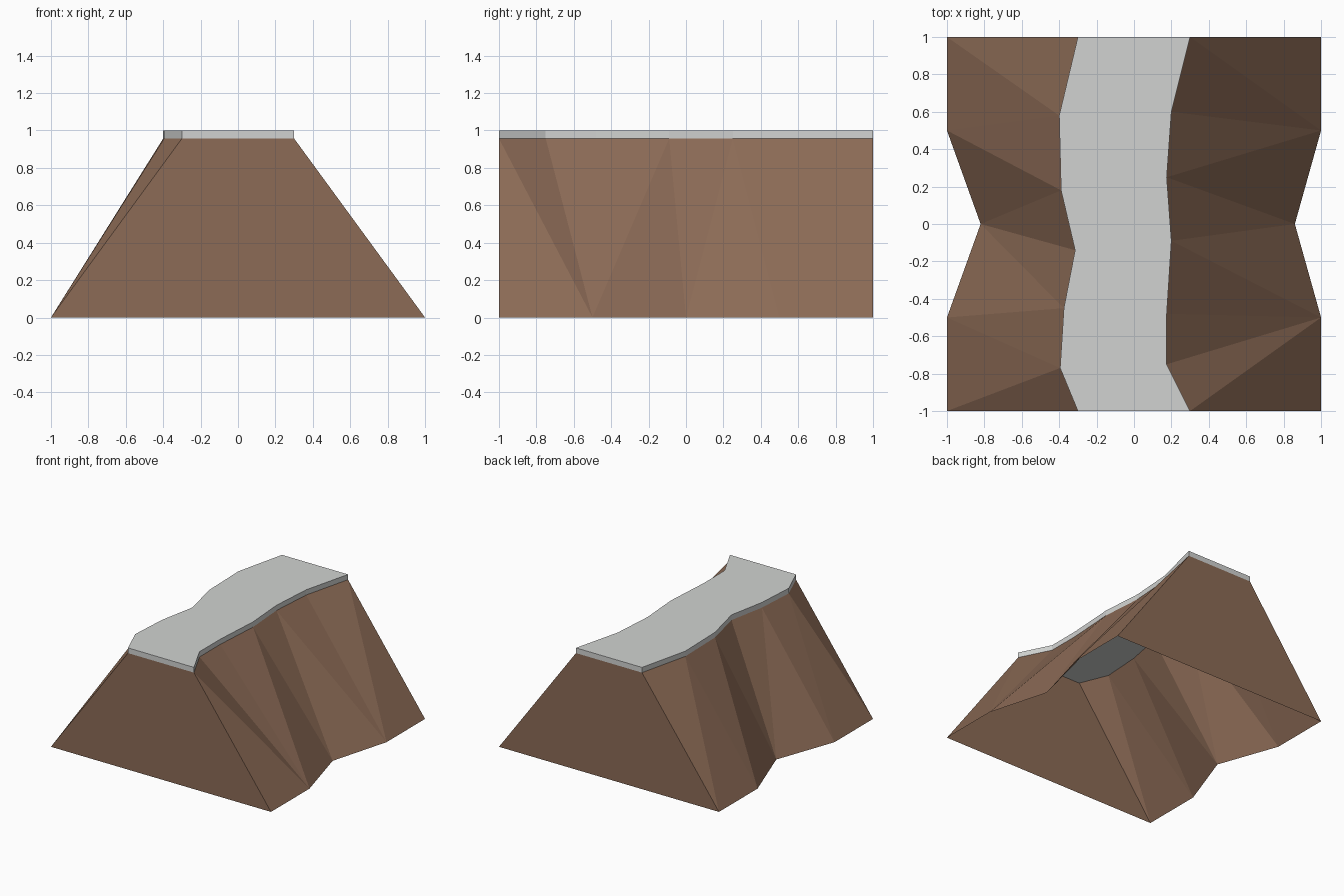
import bpy, bmesh

if "Cube" in bpy.data.objects:
    bpy.data.objects.remove(bpy.data.objects["Cube"])

RIM_Z, TOP_Z = 0.957, 1.0

# Plan outlines, listed from front (-y) to back (+y)
TOP_LEFT = [(-.30, -1), (-.395, -.77), (-.375, -.45), (-.315, -.14), (-.39, .18), (-.40, .58), (-.30, 1)]
TOP_RIGHT = [(.30, -1), (.175, -.75), (.175, -.48), (.20, -.09), (.175, .25), (.20, .60), (.30, 1)]
BASE_LEFT = [(-1, -1), (-1, -.5), (-.82, 0), (-1, .5), (-1, 1)]
BASE_RIGHT = [(1, -1), (1, -.5), (.86, 0), (1, .5), (1, 1)]


def material(name, rgb):
    m = bpy.data.materials.new(name)
    m.diffuse_color = (*rgb, 1)
    m.use_nodes = True
    m.node_tree.nodes["Principled BSDF"].inputs["Base Color"].default_value = m.diffuse_color
    return m


def finish(bm, name, mat):
    mesh = bpy.data.meshes.new(name)
    bm.to_mesh(mesh)
    bm.free()
    mesh.materials.append(mat)
    obj = bpy.data.objects.new(name, mesh)
    bpy.context.collection.objects.link(obj)
    return obj


def ring(bm, pts, z):
    return [bm.verts.new((x, y, z)) for x, y in pts]


def stitch(bm, base, top, steps, flip):
    """Triangle strip: each step advances along the base (B) or the top (T)."""
    b = t = 0
    for s in steps:
        if s == "B":
            tri = [base[b], base[b + 1], top[t]]
            b += 1
        else:
            tri = [base[b], top[t + 1], top[t]]
            t += 1
        bm.faces.new(tri[::-1] if flip else tri)


brown = material("earth brown", (0.262, 0.147, 0.093))
grey = material("path grey", (0.64, 0.65, 0.64))

# Cliff: faceted sides, flat ends, open underneath
bm = bmesh.new()
bl, br = ring(bm, BASE_LEFT, 0), ring(bm, BASE_RIGHT, 0)
tl, tr = ring(bm, TOP_LEFT, RIM_Z), ring(bm, TOP_RIGHT, RIM_Z)
stitch(bm, bl, tl, "TBTBTTBTBT", True)
stitch(bm, br, tr, "BTTTBTBTTB", False)
bm.faces.new([bl[0], br[0], tr[0], tl[0]])
bm.faces.new([tl[-1], tr[-1], br[-1], bl[-1]])
finish(bm, "cliff", brown)

# Path slab: winding outline extruded up
bm = bmesh.new()
outline = ring(bm, TOP_RIGHT + TOP_LEFT[::-1], RIM_Z)
floor = bm.faces.new(outline)
ext = bmesh.ops.extrude_face_region(bm, geom=[floor], use_keep_orig=True)
moved = [v for v in ext["geom"] if isinstance(v, bmesh.types.BMVert)]
bmesh.ops.translate(bm, verts=moved, vec=(0, 0, TOP_Z - RIM_Z))
bmesh.ops.recalc_face_normals(bm, faces=bm.faces[:])
finish(bm, "path_slab", grey)
